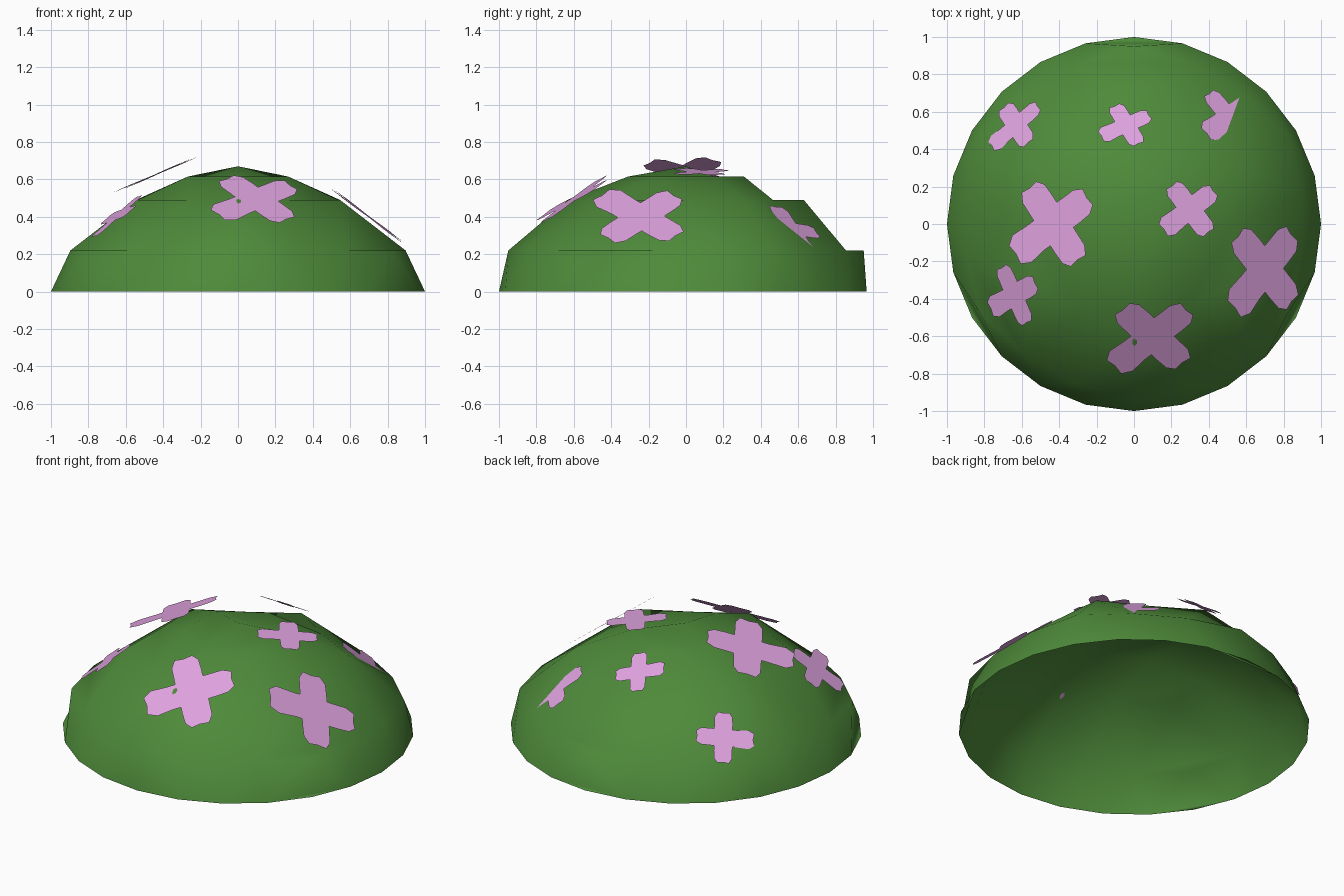
import bpy, math
from mathutils import Vector

if "Cube" in bpy.data.objects:
    bpy.data.objects.remove(bpy.data.objects["Cube"])


def material(name, rgb):
    m = bpy.data.materials.new(name)
    m.diffuse_color = (*rgb, 1)
    m.use_nodes = True
    m.node_tree.nodes["Principled BSDF"].inputs["Base Color"].default_value = m.diffuse_color
    return m


def build(name, verts, faces, mat, smooth=False):
    me = bpy.data.meshes.new(name)
    me.from_pydata(verts, [], faces)
    me.materials.append(mat)
    for p in me.polygons:
        p.use_smooth = smooth
    ob = bpy.data.objects.new(name, me)
    bpy.context.collection.objects.link(ob)
    return ob


green = material("leaf green", (0.076, 0.254, 0.042))
plum = material("plum petal", (0.73, 0.36, 0.73))

# Bush dome: four rings of 6, 12, 18, 24 points around the peak, open below
HEIGHT = [0.67, 0.615, 0.49, 0.22, 0.0]
CORNER = [0, 0.31, 0.63, 0.95, 1.0]     # radius at the six corners of a ring
BETWEEN = [0, 0.31, 0.537, 0.91, 1.0]   # radius between the corners
verts, faces = [(0, 0, HEIGHT[0])], []
start = [0]
for k in range(1, 5):
    start.append(len(verts))
    for j in range(6 * k):
        a = -math.pi / 2 + math.tau * j / (6 * k)
        r = BETWEEN[k] if j % k else CORNER[k]
        verts.append((r * math.cos(a), r * math.sin(a), HEIGHT[k]))


def idx(k, j):
    return start[k] + j % (6 * k) if k else 0


for k in range(1, 5):
    for s in range(6):
        for i in range(k):
            first = s % 2 == 1 and i == 0
            last = s % 2 == 0 and i == k - 1
            if not (first or last):
                faces.append((idx(k - 1, s * (k - 1) + i), idx(k, s * k + i), idx(k, s * k + i + 1)))
        for i in range(k - 1):
            faces.append((idx(k - 1, s * (k - 1) + i), idx(k, s * k + i + 1),
                          idx(k - 1, s * (k - 1) + i + 1)))
        # small flat ledges at every second corner
        if s % 2:
            c = s * k
            faces.append((idx(k - 1, s * (k - 1)), idx(k, c - 1), idx(k, c + 1)))
            faces.append((idx(k, c - 1), idx(k, c), idx(k, c + 1)))
build("bush_dome", verts, faces, green, smooth=True)

# Flowers: flat four-petal plates lying on the dome
PETAL = [(-45, 0.47), (-33, 0.62), (-22, 0.9), (-12, 1.03), (0, 0.98),
         (12, 1.04), (22, 0.88), (33, 0.6)]


def flower(name, centre, tilt, radius, turn):
    n = Vector((tilt[0], tilt[1], 1)).normalized()
    q = Vector((0, 0, 1)).rotation_difference(n)
    pts = [Vector(centre)]
    for lobe in range(4):
        length = 1.1 if lobe == 2 else 0.97
        for deg, f in PETAL:
            a = math.radians(turn + 90 * lobe + deg)
            rr = radius * f * (length if f > 0.7 else 1)
            pts.append(Vector(centre) + q @ Vector((rr * math.cos(a), rr * math.sin(a), 0)))
    count = len(pts) - 1
    build(name, pts, [(0, 1 + i, 1 + (i + 1) % count) for i in range(count)], plum)


flower("large_flower_left", (-0.43, 0.0, 0.63), (-0.43, 0.02), 0.25, 36)
flower("large_flower_front", (0.10, -0.60, 0.495), (0.10, -0.65), 0.25, 43)
flower("large_flower_right", (0.70, -0.24, 0.40), (0.76, -0.03), 0.265, 46)
flower("small_flower_top", (0.30, 0.08, 0.64), (0.12, 0.0), 0.165, 38)
flower("small_flower_back_left", (-0.63, 0.53, 0.32), (-0.7, 0.6), 0.16, 38)
flower("small_flower_back", (-0.04, 0.53, 0.575), (0.0, 0.62), 0.14, 28)
flower("small_flower_back_right", (0.51, 0.57, 0.335), (0.55, 0.6), 0.175, 38)
flower("small_flower_front_left", (-0.64, -0.38, 0.41), (-0.78, -0.2), 0.17, 27)
